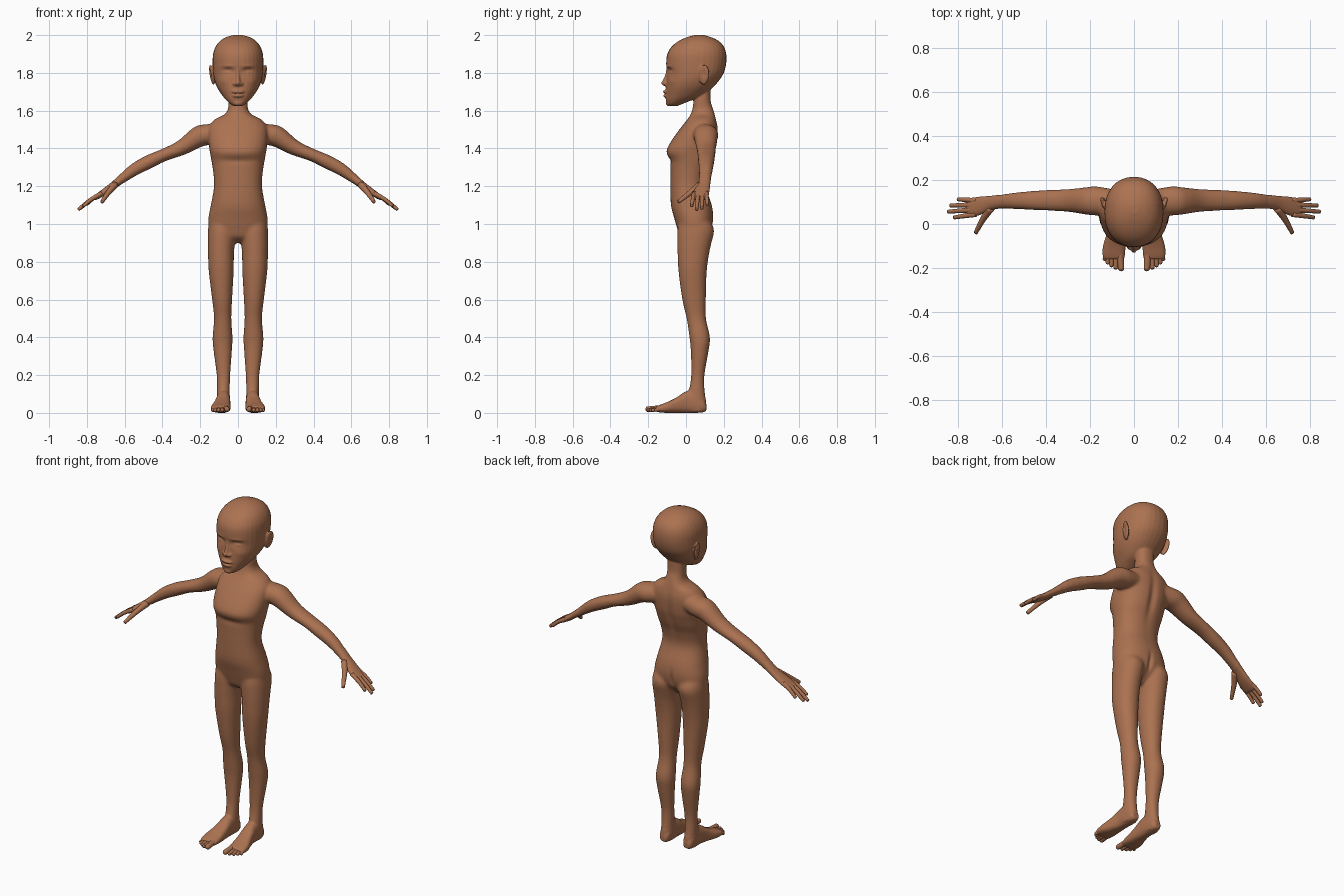
import bpy, bmesh, math
from mathutils import Vector, Matrix, Euler

skin = bpy.data.materials.new("brown skin")
skin.diffuse_color = (0.41, 0.168, 0.082, 1)
X, Y, Z = Vector((1, 0, 0)), Vector((0, 1, 0)), Vector((0, 0, 1))


def smooth_rows(rows, k=4):
    """Catmull-Rom resampling of section rows."""
    out = []
    for i in range(len(rows) - 1):
        p0, p1, p2, p3 = (rows[min(max(j, 0), len(rows) - 1)] for j in range(i - 1, i + 3))
        for s in range(k):
            t = s / k
            out.append([0.5 * (2 * b + (c - a) * t + (2 * a - 5 * b + 4 * c - d) * t * t
                               + (3 * b - a - 3 * c + d) * t ** 3)
                        for a, b, c, d in zip(p0, p1, p2, p3)])
    return out + [list(rows[-1])]


def loft(bm, rows, U, V, p=2.2, side=1, n=32, k=4):
    """Closed skin through superellipse sections (x, y, z, a, b)."""
    rings = []
    for x, y, z, a, b in smooth_rows(rows, k):
        ring = []
        for i in range(n):
            t = 2 * math.pi * i / n
            c, s = math.cos(t), math.sin(t)
            co = (Vector((x, y, z)) + U * a * math.copysign(abs(c) ** (2 / p), c)
                  + V * b * math.copysign(abs(s) ** (2 / p), s))
            co.x *= side
            ring.append(bm.verts.new(co))
        rings.append(ring)
    for r, q in zip(rings, rings[1:]):
        for i in range(n):
            bm.faces.new((r[i], r[(i + 1) % n], q[(i + 1) % n], q[i]))
    bm.faces.new(rings[0])
    bm.faces.new(rings[-1])


def tower(bm, rows, p=2.2, side=1):
    """Upright loft, rows: z, centre x, half width, front y, back y."""
    loft(bm, [(x, (f + b) / 2, z, r, (b - f) / 2) for z, x, r, f, b in rows], X, Y, p, side)


def ball(bm, c, r, rot=(0, 0, 0), side=1):
    m = (Matrix.Diagonal((side, 1, 1, 1)) @ Matrix.Translation(c)
         @ Euler(rot).to_matrix().to_4x4() @ Matrix.Diagonal((*r, 1)))
    bmesh.ops.create_uvsphere(bm, u_segments=24, v_segments=16, radius=1, matrix=m)


def digit(bm, pts, r0, r1, side):
    """Tapered finger or toe with a rounded tip."""
    p = [Vector(q) for q in pts]
    d = (p[-1] - p[0]).normalized()
    V = d.cross(Z).normalized()
    U = V.cross(d)
    rows = [(*q, r0 + (r1 - r0) * i / (len(p) - 1), r0 + (r1 - r0) * i / (len(p) - 1))
            for i, q in enumerate(p)]
    tip = p[-1]
    rows[-1] = (*(tip - d * r1), r1, r1)
    rows += [(*(tip - d * r1 * (1 - math.sin(a))), r1 * math.cos(a), r1 * math.cos(a))
             for a in (0.5, 0.95, 1.45)]
    loft(bm, rows, U, V, 2, side, 14, 3)


def finish(bm, name):
    bmesh.ops.recalc_face_normals(bm, faces=bm.faces)
    me = bpy.data.meshes.new(name)
    bm.to_mesh(me)
    bm.free()
    me.materials.append(skin)
    me.polygons.foreach_set("use_smooth", [True] * len(me.polygons))
    ob = bpy.data.objects.new(name, me)
    bpy.context.collection.objects.link(ob)
    return ob


bm = bmesh.new()
# torso and neck
tower(bm, [(.90, 0, .05, .01, .07), (.93, 0, .11, -.03, .10), (.97, 0, .152, -.045, .132),
           (1.03, 0, .157, -.062, .145), (1.1, 0, .144, -.08, .137), (1.2, 0, .127, -.083, .106),
           (1.28, 0, .132, -.083, .118), (1.335, 0, .141, -.086, .14), (1.38, 0, .149, -.104, .155),
           (1.42, 0, .155, -.09, .165), (1.48, 0, .158, -.05, .17), (1.52, 0, .152, -.02, .168),
           (1.555, 0, .122, .008, .16), (1.58, 0, .072, .024, .154), (1.61, 0, .053, .034, .144),
           (1.65, 0, .051, .04, .131), (1.74, 0, .051, .05, .13)], 2.3)
# head
tower(bm, [(1.625, 0, .022, -.088, -.045), (1.635, 0, .04, -.1, -.02), (1.655, 0, .062, -.106, .03),
           (1.68, 0, .083, -.108, .09), (1.72, 0, .109, -.107, .14), (1.76, 0, .125, -.103, .175),
           (1.80, 0, .132, -.101, .2), (1.85, 0, .134, -.105, .213), (1.9, 0, .132, -.099, .213),
           (1.94, 0, .118, -.075, .2), (1.97, 0, .094, -.037, .172), (1.99, 0, .06, .008, .13),
           (2.001, 0, .02, .05, .09)])
# nose, lips, chin
tower(bm, [(1.825, 0, .008, -.104, -.07), (1.79, 0, .010, -.111, -.07), (1.76, 0, .014, -.124, -.07),
           (1.745, 0, .016, -.132, -.07), (1.732, 0, .012, -.122, -.07)], 2)
ball(bm, (0, -.106, 1.70), (.034, .016, .010))
ball(bm, (0, -.104, 1.679), (.029, .017, .010))
ball(bm, (0, -.09, 1.641), (.028, .018, .017))
for s in (1, -1):
    ball(bm, (.017, -.105, 1.742), (.011, .013, .010), side=s)
    # ear
    ball(bm, (.138, .095, 1.79), (.011, .029, .054), (-.12, .16, -.25), s)
    # arm and palm
    loft(bm, [(.08, .1, 1.49, .05, .055), (.17, .105, 1.473, .061, .066), (.22, .105, 1.455, .054, .062),
              (.3, .107, 1.403, .041, .052), (.4, .108, 1.362, .034, .047), (.47, .107, 1.33, .037, .043),
              (.55, .105, 1.287, .033, .037), (.62, .1, 1.235, .024, .032), (.66, .094, 1.205, .019, .034),
              (.70, .083, 1.175, .018, .042), (.745, .074, 1.145, .014, .045), (.765, .074, 1.132, .008, .038)],
         Vector((.54, 0, .84)), Y, 2.1, s)
    # leg
    tower(bm, [(1.03, .08, .07, -.03, .12), (.97, .084, .075, -.045, .149), (.9, .088, .072, -.046, .135),
               (.85, .09, .069, -.045, .124), (.75, .089, .066, -.04, .11), (.6, .084, .053, -.02, .105),
               (.5, .081, .046, .003, .106), (.4, .082, .053, .018, .127), (.33, .081, .049, .025, .12),
               (.2, .077, .036, .027, .098), (.12, .077, .034, .015, .099), (.05, .077, .034, .0, .107),
               (.01, .077, .03, .01, .102)], 2.1, s)
    # foot, running forward
    loft(bm, [(x, y, (b + t) / 2, r, (t - b) / 2) for y, x, r, b, t in (
        (.108, .077, .018, .012, .045), (.09, .077, .03, .003, .08), (.05, .077, .035, 0, .11),
        (0, .078, .037, 0, .115), (-.05, .083, .043, 0, .082), (-.1, .09, .051, 0, .057),
        (-.14, .092, .051, .003, .042), (-.16, .091, .046, .007, .033))], X, Z, 2.6, s)
body = finish(bm, "body")

# blend the body parts into one skin
mod = body.modifiers.new("blend", 'REMESH')
mod.mode, mod.voxel_size = 'VOXEL', 0.005
bpy.context.view_layer.objects.active = body
bpy.ops.object.modifier_apply(modifier=mod.name)
bm = bmesh.new()
bm.from_mesh(body.data)
bmesh.ops.smooth_vert(bm, verts=bm.verts, factor=.5, use_axis_x=True, use_axis_y=True, use_axis_z=True)
soft = [v for v in bm.verts if .08 < v.co.z < 1.62 and abs(v.co.x) < .62]
for _ in range(16):
    bmesh.ops.smooth_vert(bm, verts=soft, factor=.5, use_axis_x=True, use_axis_y=True, use_axis_z=True)

# sculpted dents and swells: centre, reach, push
touches = [
    ((.052, -.09, 1.81), (.030, .06, .017), (0, .015, 0)),      # eye socket
    ((.055, -.08, 1.804), (.020, .06, .009), (0, -.008, 0)),    # eyelid
    ((.055, -.09, 1.835), (.03, .06, .008), (0, -.004, 0)),     # brow
    ((.075, -.06, 1.755), (.03, .05, .02), (0, -.005, 0)),      # cheek
    ((0, -.12, 1.69), (.03, .03, .004), (0, .005, 0)),          # mouth line
    ((.156, .093, 1.795), (.012, .014, .028), (-.008, 0, 0)),   # ear hollow
    ((0, .16, 1.38), (.022, .05, .14), (0, -.012, 0)),          # spine
    ((0, .14, 1.0), (.012, .05, .05), (0, -.012, 0)),           # seat cleft
    ((0, -.09, 1.335), (.1, .04, .018), (0, .005, 0)),          # under chest
]
for v in bm.verts:
    co = v.co.copy()
    sx = 1 if co.x >= 0 else -1
    for c, r, d in touches:
        q = ((abs(co.x) - c[0]) / r[0]) ** 2 + ((co.y - c[1]) / r[1]) ** 2 + ((co.z - c[2]) / r[2]) ** 2
        if q < 9:
            v.co += Vector((d[0] * sx, d[1], d[2])) * math.exp(-q)
bm.to_mesh(body.data)
bm.free()
body.data.polygons.foreach_set("use_smooth", [True] * len(body.data.polygons))

# fingers, thumbs and toes
fingers, toes = bmesh.new(), bmesh.new()
for s in (1, -1):
    for base, tip in (((.72, .044, 1.163), (.822, .029, 1.094)), ((.725, .065, 1.160), (.848, .056, 1.075)),
                      ((.725, .087, 1.160), (.838, .084, 1.081)), ((.715, .106, 1.166), (.805, .113, 1.102))):
        mid = (Vector(base) + Vector(tip)) / 2 + Vector((.003, 0, .004))
        digit(fingers, (base, mid, tip), .0125, .009, s)
    digit(fingers, ((.65, .075, 1.208), (.685, .025, 1.168), (.722, -.042, 1.115)), .019, .010, s)
    for x0, x1, y1, r in ((.062, .058, -.215, .0145), (.084, .083, -.208, .0105), (.102, .103, -.197, .010),
                          (.118, .12, -.184, .0095), (.131, .134, -.168, .009)):
        digit(toes, ((x0, -.11, r + .012), (x0, -.15, r + .009), (x1, y1, r + .004)), r * 1.15, r, s)
finish(fingers, "fingers")
finish(toes, "toes")
